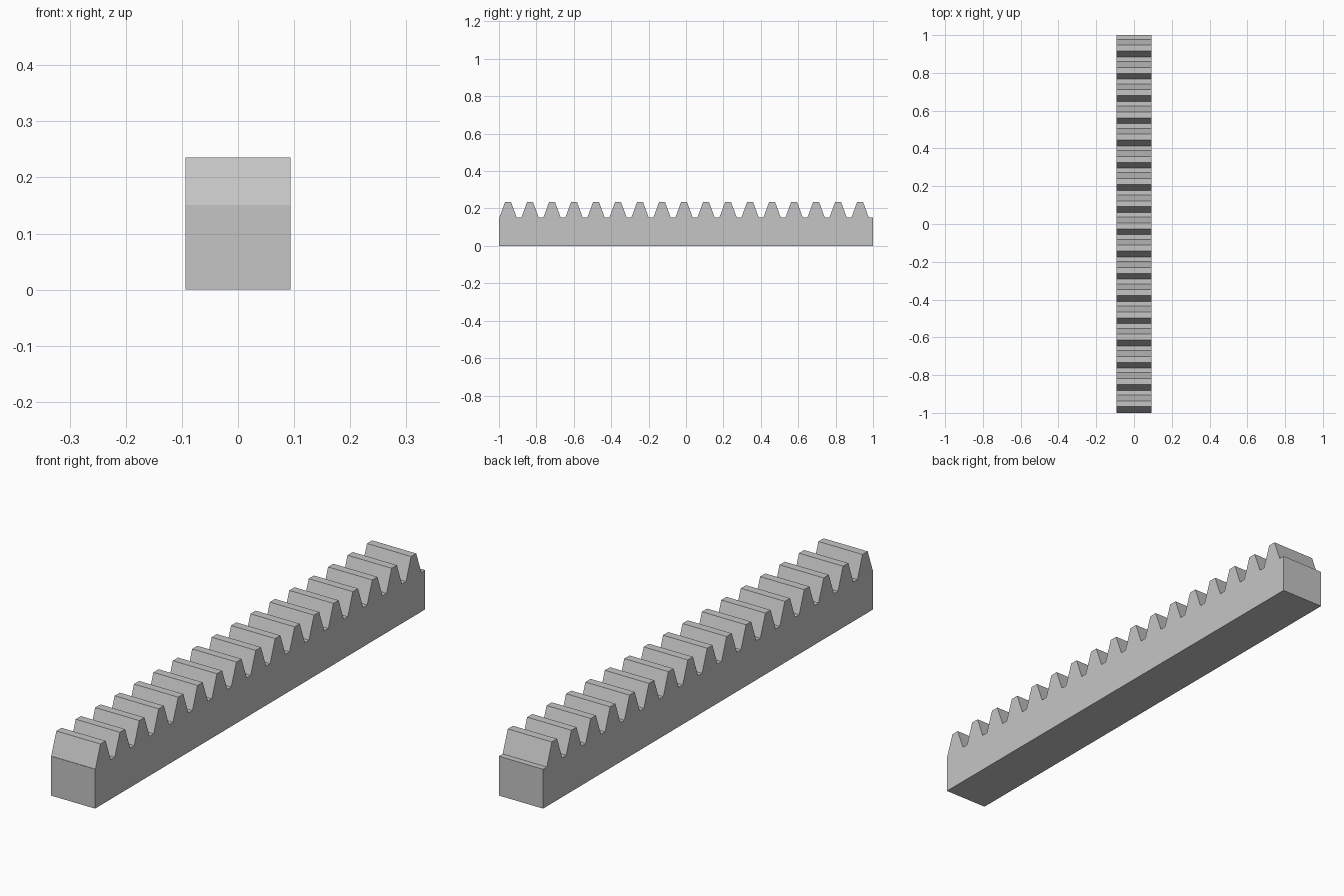
import bpy, bmesh, math

cube = bpy.data.objects.get("Cube")
if cube:
    bpy.data.objects.remove(cube, do_unlink=True)

# Rack proportions, all derived from the tooth pitch
TEETH = 17
LENGTH = 2.0
PITCH = LENGTH / TEETH
MODULE = PITCH / math.pi
HEIGHT = 2 * PITCH
HALF_WIDTH = 2.5 * MODULE
ROOT_Z = HEIGHT - 2.25 * MODULE
SLOPE = math.tan(math.radians(20))
ROOT_HALF = PITCH / 4 + 1.25 * MODULE * SLOPE
TIP_HALF = PITCH / 4 - MODULE * SLOPE
END_GAP = 0.002

# Plain grey metal
steel = bpy.data.materials.new("steel_grey")
steel.use_nodes = True
colour = (0.56, 0.56, 0.56, 1)
steel.diffuse_color = colour
steel.node_tree.nodes["Principled BSDF"].inputs["Base Color"].default_value = colour

# Side profile: bar ends, then one trapezoid per tooth
front, back = -LENGTH / 2, LENGTH / 2
profile = [(front, 0), (front, ROOT_Z)]
for i in range(TEETH):
    mid = front + END_GAP + ROOT_HALF + i * PITCH
    profile += [(mid - ROOT_HALF, ROOT_Z), (mid - TIP_HALF, HEIGHT),
                (mid + TIP_HALF, HEIGHT), (mid + ROOT_HALF, ROOT_Z)]
profile += [(back, ROOT_Z), (back, 0)]

# Extrude the profile across the bar's width
bm = bmesh.new()
side = bm.faces.new([bm.verts.new((-HALF_WIDTH, y, z)) for y, z in profile])
extruded = bmesh.ops.extrude_face_region(bm, geom=[side], use_keep_orig=True)
verts = [g for g in extruded["geom"] if isinstance(g, bmesh.types.BMVert)]
bmesh.ops.translate(bm, verts=verts, vec=(2 * HALF_WIDTH, 0, 0))
bmesh.ops.recalc_face_normals(bm, faces=bm.faces)

mesh = bpy.data.meshes.new("gear_rack")
bm.to_mesh(mesh)
bm.free()
mesh.materials.append(steel)
rack = bpy.data.objects.new("gear_rack", mesh)
bpy.context.collection.objects.link(rack)
